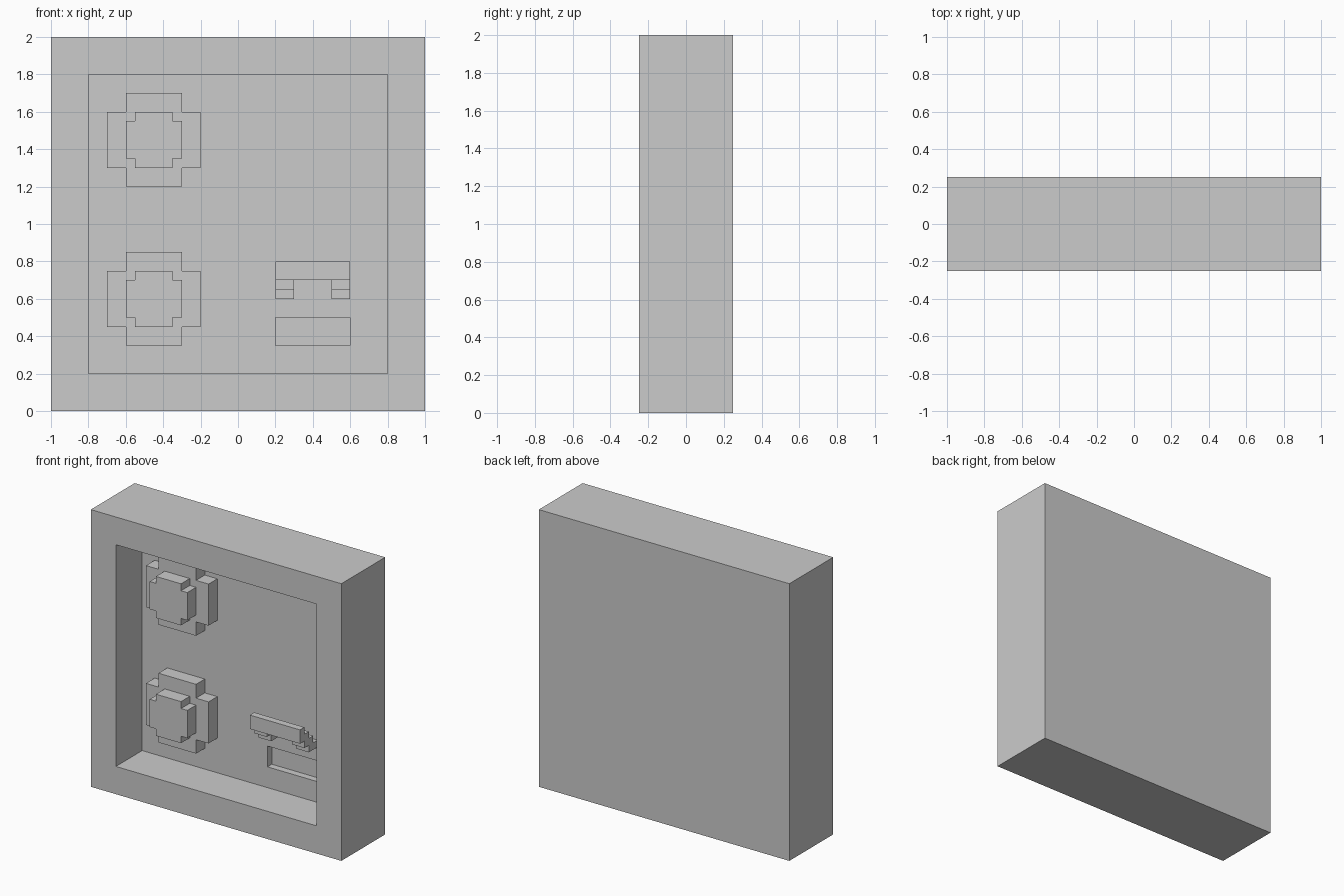
import bpy, bmesh

if "Cube" in bpy.data.objects:
    bpy.data.objects.remove(bpy.data.objects["Cube"])

FRONT = -0.25      # y of the front face
FLOOR = 0.05       # y of the recess floor


def link(name, bm):
    bmesh.ops.recalc_face_normals(bm, faces=bm.faces)
    mesh = bpy.data.meshes.new(name)
    bm.to_mesh(mesh)
    bm.free()
    obj = bpy.data.objects.new(name, mesh)
    bpy.context.collection.objects.link(obj)
    return obj


def prism(name, outline, y0, y1, vertical=True):
    """Extrude an outline: (x, z) points along y."""
    bm = bmesh.new()
    face = bm.faces.new([bm.verts.new((x, y0, z)) for x, z in outline])
    out = bmesh.ops.extrude_face_region(bm, geom=[face])
    verts = [g for g in out["geom"] if isinstance(g, bmesh.types.BMVert)]
    bmesh.ops.translate(bm, verts=verts, vec=(0, y1 - y0, 0))
    return link(name, bm)


def box(name, x0, x1, y0, y1, z0, z1):
    return prism(name, [(x0, z0), (x1, z0), (x1, z1), (x0, z1)], y0, y1)


def plus(cx, cz, inner, outer):
    """Outline of a plus with arm half-width inner and reach outer."""
    i, o = inner, outer
    pts = [(i, i), (i, o), (-i, o), (-i, i), (-o, i), (-o, -i),
           (-i, -i), (-i, -o), (i, -o), (i, -i), (o, -i), (o, i)]
    return [(cx + x, cz + z) for x, z in pts]


def cut(target, cutter):
    cutter.hide_render = True
    mod = target.modifiers.new("cut", 'BOOLEAN')
    mod.operation = 'DIFFERENCE'
    mod.solver = 'EXACT'
    mod.object = cutter
    bpy.context.view_layer.objects.active = target
    bpy.ops.object.modifier_apply(modifier=mod.name)
    bpy.data.objects.remove(cutter)


# Thick panel with a deep recess and a shallow slot in its floor
panel = box("panel", -1, 1, FRONT, 0.25, 0, 2)
cut(panel, box("recess_cutter", -0.8, 0.8, FRONT - 0.1, FLOOR, 0.2, 1.8))
cut(panel, box("slot_cutter", 0.2, 0.6, FLOOR - 0.1, FLOOR + 0.05, 0.35, 0.5))

# Two knobs: wide plus base with a smaller notched cap in front
for label, z in (("upper", 1.45), ("lower", 0.6)):
    prism(label + "_knob_base", plus(-0.45, z, 0.15, 0.25), FLOOR - 0.1, FLOOR)
    prism(label + "_knob_cap", plus(-0.45, z, 0.10, 0.15), FLOOR - 0.2, FLOOR - 0.1)

# Handle: front bar carried by two stepped brackets
box("handle_bar", 0.2, 0.6, -0.15, -0.10, 0.7, 0.8)
steps = [(-0.10, 0.65), (-0.10, 0.75), (-0.05, 0.75), (-0.05, 0.70), (0.0, 0.70),
         (0.0, 0.65), (FLOOR, 0.65), (FLOOR, 0.60), (-0.05, 0.60), (-0.05, 0.65)]
for label, x in (("left", 0.2), ("right", 0.5)):
    bm = bmesh.new()
    face = bm.faces.new([bm.verts.new((x, y, z)) for y, z in steps])
    out = bmesh.ops.extrude_face_region(bm, geom=[face])
    verts = [g for g in out["geom"] if isinstance(g, bmesh.types.BMVert)]
    bmesh.ops.translate(bm, verts=verts, vec=(0.1, 0, 0))
    link(label + "_handle_bracket", bm)
